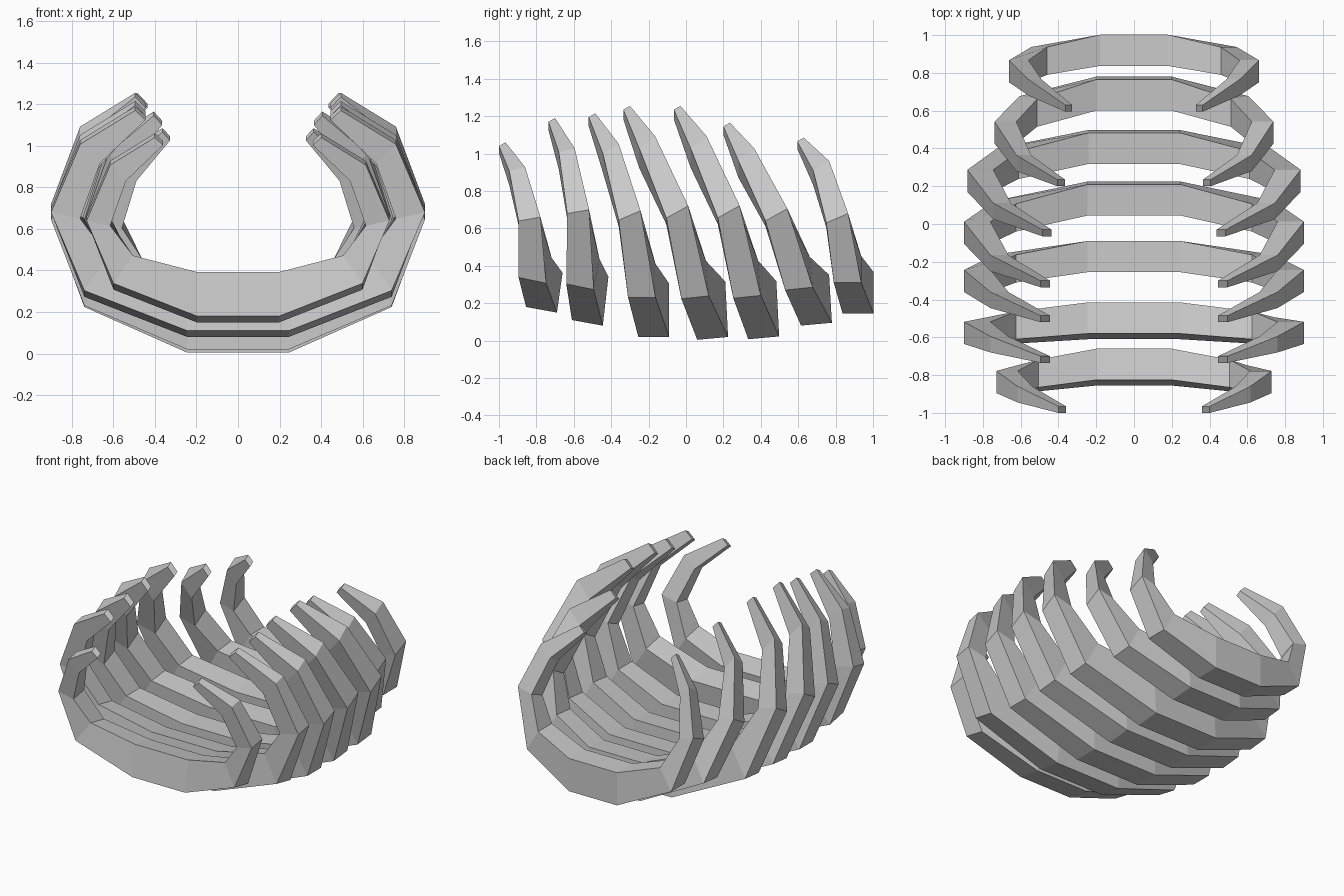
import bpy

if "Cube" in bpy.data.objects:
    bpy.data.objects.remove(bpy.data.objects["Cube"])

# Half-rib profile: (x, height fraction) from the keel to the tip
OUTER = [(.245, 0), (.74, .178), (.9, .548), (.76, .85), (.495, 1)]
INNER = [(.245, .24), (.625, .33), (.76, .52), (.665, .765), (.445, .958)]
WIDTH = [.165, .147, .117, .085, .035]

# Per rib: width scale, bottom z, tip z, tilt, front-edge y at each station
RIBS = [
    (.81, .165, 1.05, .03, (-.855, -.895, -.895, -.945, -1.0)),
    (1.0, .095, 1.18, .03, (-.61, -.64, -.635, -.68, -.735)),
    (1.0, .02, 1.205, 0, (-.255, -.31, -.36, -.445, -.52)),
    (1.0, .012, 1.245, -.015, (.06, -.025, -.105, -.25, -.335)),
    (.98, .015, 1.245, -.015, (.333, .253, .17, .025, -.065)),
    (.82, .088, 1.155, -.015, (.615, .53, .425, .28, .2)),
    (.735, .145, 1.075, 0, (.837, .79, .75, .68, .595)),
]


def section(rib, i, side):
    """Four corners of the rib at one station: outer front/back, inner back/front."""
    s, zb, zt, tilt, ys = rib
    dz = (tilt if i < 2 else tilt - .05 if i < 4 else -.02) / 2
    shear = tilt if i < 2 else 0
    (xo, fo), (xi, fi) = OUTER[i], INNER[i]
    zo, zi = zb + (zt - zb) * fo, zb + (zt - zb) * fi
    f, b = ys[i], ys[i] + WIDTH[i]
    return [(side * s * xo, f, zo + dz), (side * s * xo, b, zo - dz),
            (side * s * xi, b + shear, zi - dz), (side * s * xi, f + shear, zi + dz)]


def build_rib(name, rib):
    stations = [(i, -1) for i in range(4, -1, -1)] + [(i, 1) for i in range(5)]
    verts = [p for i, side in stations for p in section(rib, i, side)]
    n = len(stations)
    faces = [(4 * k + j, 4 * k + 4 + j, 4 * k + 4 + (j + 1) % 4, 4 * k + (j + 1) % 4)
             for k in range(n - 1) for j in range(4)]
    faces += [(0, 1, 2, 3), tuple(4 * n - 1 - j for j in range(4))]
    mesh = bpy.data.meshes.new(name)
    mesh.from_pydata(verts, [], faces)
    # Consistent outward normals
    import bmesh
    bm = bmesh.new()
    bm.from_mesh(mesh)
    bmesh.ops.recalc_face_normals(bm, faces=bm.faces)
    bm.to_mesh(mesh)
    bm.free()
    bpy.context.collection.objects.link(bpy.data.objects.new(name, mesh))


# Seven curved ribs from front to back
for number, rib in enumerate(RIBS, 1):
    build_rib(f"rib_{number}", rib)
